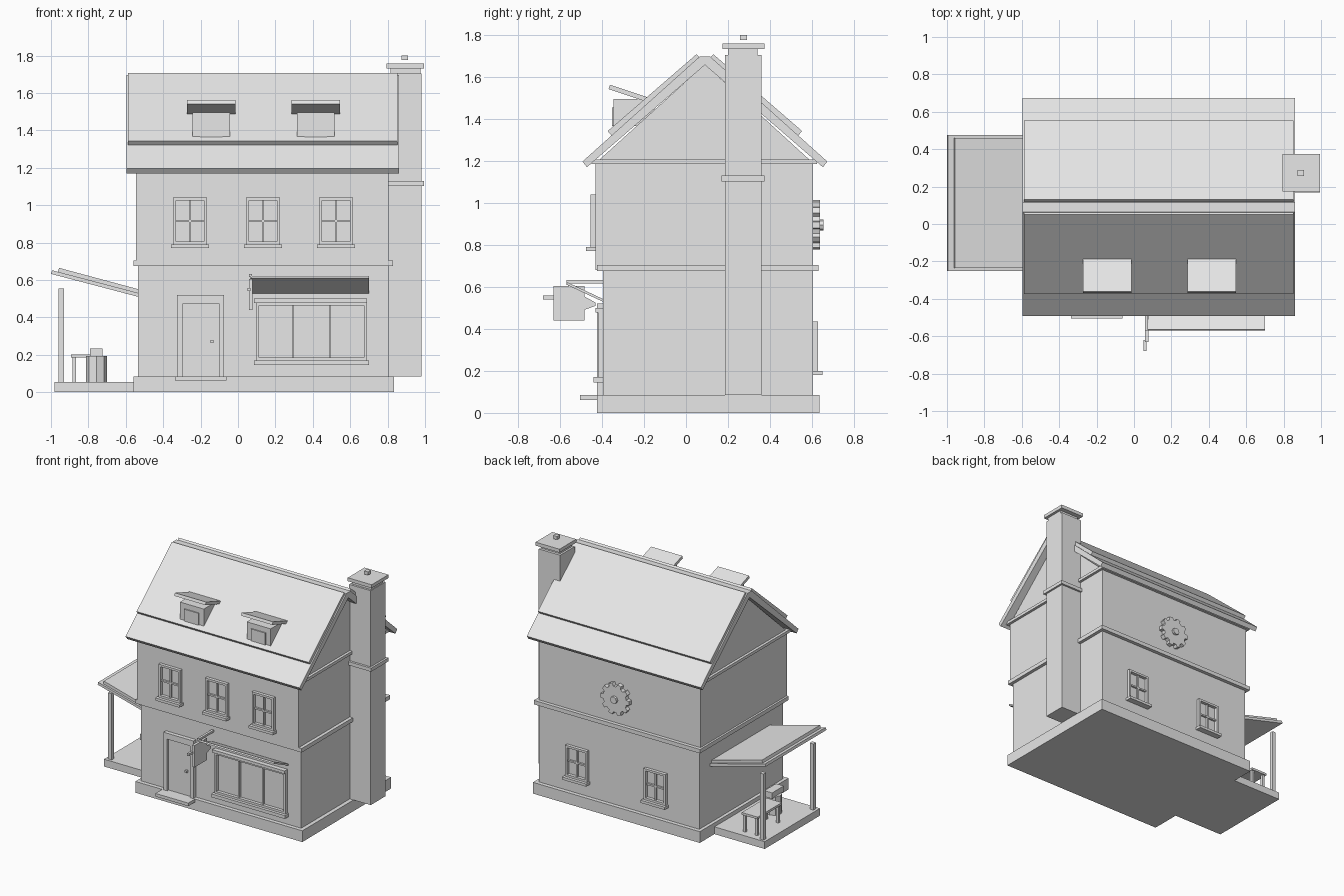
import bpy, bmesh, math
from mathutils import Vector

cube = bpy.data.objects.get("Cube")
if cube:
    bpy.data.objects.remove(cube, do_unlink=True)

grey = bpy.data.materials.new("plain_grey")
grey.use_nodes = True
grey.diffuse_color = (0.8, 0.8, 0.8, 1)
grey.node_tree.nodes["Principled BSDF"].inputs["Base Color"].default_value = (0.8, 0.8, 0.8, 1)


def finish(name, bm):
    bmesh.ops.recalc_face_normals(bm, faces=bm.faces)
    mesh = bpy.data.meshes.new(name)
    bm.to_mesh(mesh)
    bm.free()
    mesh.materials.append(grey)
    obj = bpy.data.objects.new(name, mesh)
    bpy.context.collection.objects.link(obj)
    return obj


def add_box(bm, x, y, z):
    corners = bmesh.ops.create_cube(bm, size=1)["verts"]
    for v in corners:
        v.co = [a + (b - a) * (c + 0.5) for (a, b), c in zip((x, y, z), v.co)]


def boxes(name, *parts):
    bm = bmesh.new()
    for p in parts:
        add_box(bm, *p)
    return finish(name, bm)


def prism(name, profile, start, end, axis="x"):
    """Extrude a (y, z) profile along x, or an (x, z) profile along y."""
    bm = bmesh.new()
    pts = [(start, a, b) if axis == "x" else (a, start, b) for a, b in profile]
    face = bm.faces.new([bm.verts.new(p) for p in pts])
    moved = bmesh.ops.extrude_face_region(bm, geom=[face])["geom"]
    step = Vector((end - start, 0, 0) if axis == "x" else (0, end - start, 0))
    for v in moved:
        if isinstance(v, bmesh.types.BMVert):
            v.co += step
    return finish(name, bm)


def slab(name, p, q, thick, start, end, axis="x"):
    """Sloped plate whose top edge runs from p to q."""
    p, q = Vector(p), Vector(q)
    d = (q - p).normalized()
    n = Vector((d.y, -d.x))
    if n.y > 0:
        n = -n
    return prism(name, [p, q, q + n * thick, p + n * thick], start, end, axis)


def window(name, cx, z0, z1, width, wall, side, cols, rows, bar=0.016, sill=0.02):
    """Frame with glazing bars and a sill, on a wall facing side (-1 front, 1 back)."""
    x0, x1 = cx - width / 2, cx + width / 2
    front = tuple(sorted((wall - side * 0.005, wall + side * 0.024)))
    inner = tuple(sorted((wall - side * 0.005, wall + side * 0.014)))
    ledge = tuple(sorted((wall - side * 0.005, wall + side * 0.046)))
    parts = [((x0, x0 + bar), front, (z0, z1)), ((x1 - bar, x1), front, (z0, z1)),
             ((x0 + bar, x1 - bar), front, (z1 - bar, z1)),
             ((x0 + bar, x1 - bar), front, (z0, z0 + bar)),
             ((x0 - 0.01, x1 + 0.01), ledge, (z0 - sill, z0))]
    for i in range(1, cols):
        x = x0 + width * i / cols
        parts.append(((x - 0.006, x + 0.006), inner, (z0 + bar, z1 - bar)))
    for i in range(1, rows):
        z = z0 + (z1 - z0) * i / rows
        parts.append(((x0 + bar, x1 - bar), inner, (z - 0.006, z + 0.006)))
    boxes(name, *parts)


def cylinder(name, radius, depth, sides, centre, along_y=False):
    bm = bmesh.new()
    bmesh.ops.create_cone(bm, cap_ends=True, segments=sides, radius1=radius,
                          radius2=radius, depth=depth)
    obj = finish(name, bm)
    obj.location = centre
    if along_y:
        obj.rotation_euler.x = math.pi / 2
    return obj


# House body
boxes("foundation", ((-0.56, 0.835), (-0.425, 0.635), (0, 0.085)))
boxes("ground_floor_walls", ((-0.535, 0.805), (-0.395, 0.605), (0.08, 0.69)))
boxes("floor_band", ((-0.56, 0.83), (-0.425, 0.632), (0.675, 0.705)))
boxes("upper_floor_walls", ((-0.545, 0.805), (-0.43, 0.605), (0.68, 1.2)))
boxes("attic_band", ((-0.565, 0.825), (-0.45, 0.625), (1.185, 1.207)))
prism("gable_walls", [(-0.43, 1.19), (0.605, 1.19), (0.09, 1.66)], -0.545, 0.805)

# Main roof, lower and upper layers
prism("roof_lower_layer", [(-0.493, 1.197), (0.065, 1.697), (0.115, 1.697), (0.673, 1.197),
                           (0.652, 1.17), (0.09, 1.657), (-0.472, 1.17)], -0.595, 0.86)
for label, s in (("front", -1), ("back", 1)):
    slab("roof_upper_layer_" + label, (0.09 + s * 0.463, 1.342), (0.09 + s * 0.04, 1.708),
         0.03, -0.587, 0.852)

# Chimney
boxes("chimney_shaft", ((0.8, 0.98), (0.185, 0.36), (0.085, 1.705)))
boxes("chimney_band", ((0.8, 0.995), (0.168, 0.375), (1.103, 1.13)))
boxes("chimney_neck", ((0.815, 0.975), (0.2, 0.34), (1.7, 1.735)))
boxes("chimney_cap", ((0.795, 0.995), (0.175, 0.375), (1.732, 1.758)))
boxes("chimney_finial", ((0.875, 0.908), (0.257, 0.29), (1.775, 1.8)))

# Dormers
for label, cx in (("right", -0.144), ("left", 0.415)):
    boxes("dormer_body_" + label, ((cx - 0.1, cx + 0.1), (-0.345, -0.15), (1.365, 1.495)))
    boxes("dormer_window_" + label, ((cx - 0.06, cx + 0.06), (-0.353, -0.34), (1.365, 1.455)))
    slab("dormer_roof_" + label, (-0.362, 1.563), (-0.165, 1.497), 0.022, cx - 0.13, cx + 0.13)

# Windows
for i, cx in enumerate((-0.257, 0.134, 0.524)):
    window(f"upper_window_{i + 1}", cx, 0.79, 1.04, 0.182, -0.43, -1, 2, 2)
for label, cx in (("left", 0.48), ("right", -0.177)):
    window("back_window_" + label, cx, 0.2, 0.435, 0.182, 0.605, 1, 2, 2)
window("shop_window", 0.393, 0.17, 0.48, 0.595, -0.395, -1, 3, 1, 0.016, 0.025)
boxes("shop_window_header", ((0.085, 0.69), (-0.43, -0.39), (0.478, 0.5)))
slab("shop_awning", (-0.565, 0.622), (-0.39, 0.54), 0.012, 0.07, 0.7)

# Front door
boxes("door_frame", ((-0.326, -0.294), (-0.425, -0.39), (0.08, 0.52)),
      ((-0.102, -0.075), (-0.425, -0.39), (0.08, 0.52)),
      ((-0.294, -0.102), (-0.425, -0.39), (0.475, 0.52)))
boxes("door", ((-0.294, -0.102), (-0.408, -0.39), (0.08, 0.475)))
boxes("door_knob", ((-0.148, -0.132), (-0.425, -0.4), (0.262, 0.278)))
boxes("door_step", ((-0.337, -0.062), (-0.505, -0.42), (0.062, 0.085)))

# Hanging sign with its bracket
boxes("sign_bracket", ((0.058, 0.076), (-0.57, -0.39), (0.617, 0.633)))
boxes("sign_board", ((0.058, 0.078), (-0.63, -0.483), (0.44, 0.605)))
boxes("sign_hanger", ((0.064, 0.07), (-0.56, -0.553), (0.6, 0.62)))
boxes("sign_handle", ((0.05, 0.066), (-0.68, -0.62), (0.54, 0.558)))
prism("sign_spout", [(-0.485, 0.49), (-0.43, 0.51), (-0.43, 0.525), (-0.485, 0.555)], 0.06, 0.076)

# Gear ornament on the back wall
outline = []
teeth = 10
for i in range(teeth):
    for offset, r in ((-0.32, 0.098), (-0.2, 0.12), (0.2, 0.12), (0.32, 0.098)):
        a = math.tau * (i + offset) / teeth
        outline.append((0.15 + r * math.cos(a), 0.895 + r * math.sin(a)))
prism("gear", outline, 0.6, 0.637, "y")
cylinder("gear_hub", 0.027, 0.05, 8, (0.15, 0.63, 0.895), True)

# Side porch
boxes("porch_floor", ((-0.98, -0.55), (-0.2, 0.46), (0, 0.055)))
for label, y in (("front", -0.165), ("back", 0.43)):
    boxes("porch_post_" + label, ((-0.96, -0.93), (y - 0.015, y + 0.015), (0.05, 0.555)))
slab("porch_roof_lower", (-0.994, 0.652), (-0.53, 0.53), 0.02, -0.25, 0.475, "y")
slab("porch_roof_upper", (-0.957, 0.665), (-0.53, 0.55), 0.022, -0.235, 0.46, "y")

# Porch table and barrel
legs = [((x, x + 0.02), (y, y + 0.02), (0.05, 0.19))
        for x in (-0.885, -0.785) for y in (0.14, 0.39)]
boxes("porch_table", ((-0.893, -0.76), (0.13, 0.42), (0.185, 0.202)), *legs)
cylinder("porch_barrel", 0.057, 0.14, 8, (-0.757, 0.03, 0.125))
boxes("barrel_crate", ((-0.79, -0.725), (-0.04, 0.1), (0.19, 0.235)))
